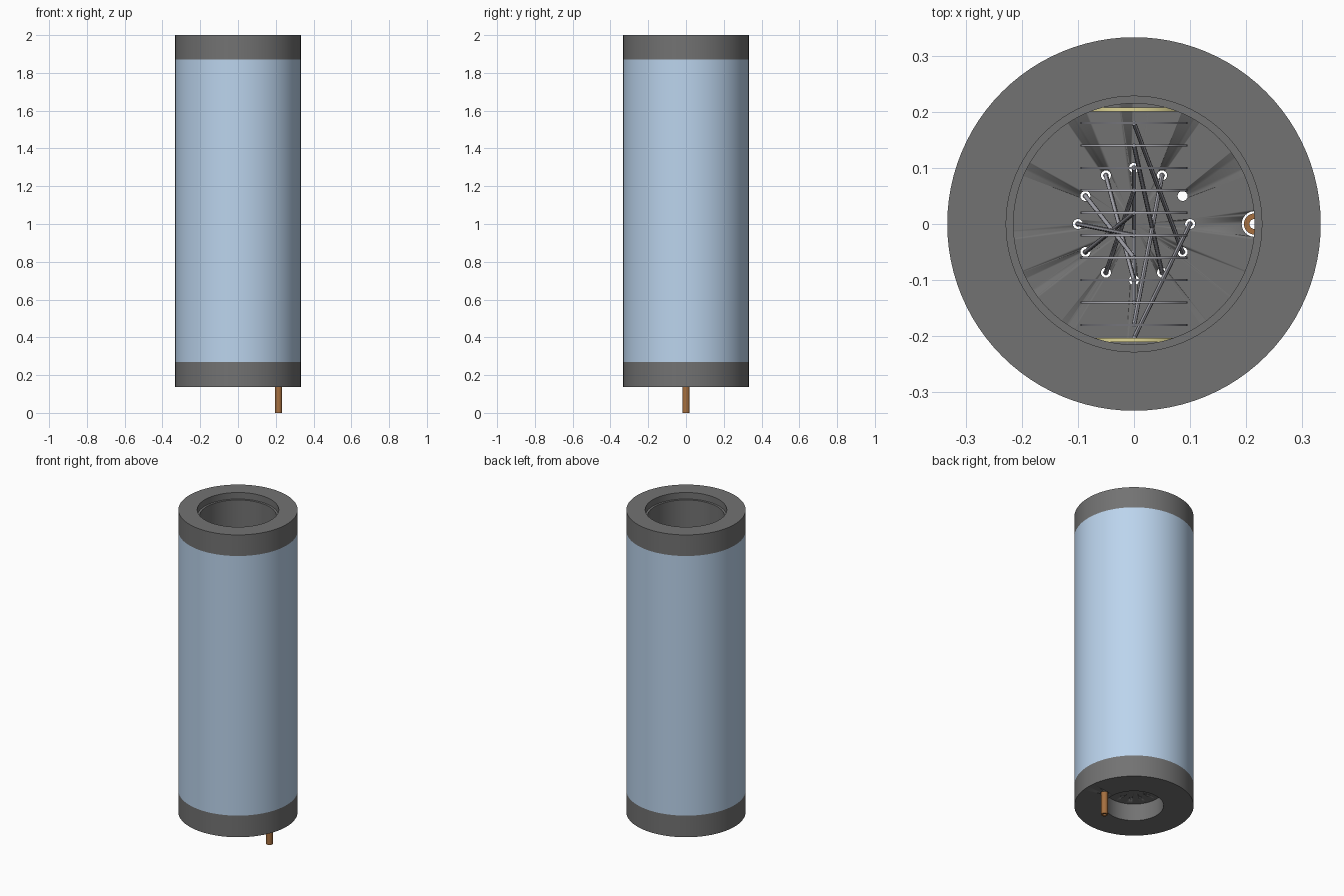
import bpy, bmesh, math
from mathutils import Vector, Matrix

if "Cube" in bpy.data.objects:
    bpy.data.objects.remove(bpy.data.objects["Cube"])


def material(name, rgb):
    m = bpy.data.materials.new(name)
    m.diffuse_color = (*rgb, 1)
    m.use_nodes = True
    m.node_tree.nodes["Principled BSDF"].inputs["Base Color"].default_value = m.diffuse_color
    return m


BLUE = material("pale_blue", (0.50, 0.66, 0.85))
DARK = material("dark_grey", (0.17, 0.17, 0.17))
COPPER = material("copper", (0.38, 0.16, 0.05))
YELLOW = material("yellow", (0.75, 0.68, 0.30))
STEEL = material("steel", (0.45, 0.45, 0.50))


def add_object(name, bm, mat=None):
    bmesh.ops.recalc_face_normals(bm, faces=bm.faces)
    me = bpy.data.meshes.new(name)
    bm.to_mesh(me)
    bm.free()
    ob = bpy.data.objects.new(name, me)
    bpy.context.collection.objects.link(ob)
    if mat:
        me.materials.append(mat)
    bpy.ops.object.select_all(action='DESELECT')
    ob.select_set(True)
    bpy.context.view_layer.objects.active = ob
    bpy.ops.object.shade_smooth_by_angle(angle=math.radians(30))
    return ob


def lathe(name, profile, mat, steps=96, matrix=None):
    """Revolve a closed (radius, z) outline about z."""
    bm = bmesh.new()
    vs = [bm.verts.new((r, 0, z)) for r, z in profile]
    es = [bm.edges.new((vs[i], vs[(i + 1) % len(vs)])) for i in range(len(vs))
          if profile[i][0] + profile[(i + 1) % len(vs)][0] > 0]
    bmesh.ops.spin(bm, geom=vs + es, cent=(0, 0, 0), axis=(0, 0, 1),
                   angle=2 * math.pi, steps=steps)
    bmesh.ops.remove_doubles(bm, verts=bm.verts, dist=1e-5)
    bmesh.ops.dissolve_degenerate(bm, edges=bm.edges, dist=1e-6)
    if matrix:
        bm.transform(matrix)
    return add_object(name, bm, mat)


def rod(bm, a, b, r, seg=12):
    a, b = Vector(a), Vector(b)
    d = b - a
    m = Matrix.Translation((a + b) / 2) @ d.to_track_quat('Z', 'Y').to_matrix().to_4x4()
    bmesh.ops.create_cone(bm, cap_ends=True, segments=seg, radius1=r, radius2=r,
                          depth=d.length, matrix=m)


R, BORE, TUBE_IN = 0.333, 0.215, 0.30
PIN_R, MID = 0.10, 1.07
pins = [(PIN_R * math.cos(math.radians(30 * i)), PIN_R * math.sin(math.radians(30 * i)))
        for i in range(12)]

# Outer tube
lathe("outer_tube", [(R, 0.27), (R, 1.87), (TUBE_IN, 1.87), (TUBE_IN, 0.27)], BLUE)

# Top collar with a stepped opening and a neck reaching into the tube
lathe("top_collar", [(R, 1.87), (R, 2.0), (0.228, 2.0), (0.228, 1.96), (BORE, 1.96),
                     (BORE, 1.76), (TUBE_IN - 0.001, 1.76), (TUBE_IN - 0.001, 1.87)], DARK)

# Bottom collar with a recess underneath and a thin pierced floor
base = lathe("bottom_collar", [(0, 0.243), (0.165, 0.243), (0.165, 0.137), (R, 0.137),
                               (R, 0.27), (0, 0.27)], DARK)
bm = bmesh.new()
for x, y in pins:
    rod(bm, (x, y, 0.2), (x, y, 0.32), 0.009, 16)
rod(bm, (0.215, 0, 0.1), (0.215, 0, 0.32), 0.023, 24)
cutter = add_object("hole_cutter", bm)
cutter.hide_render = True
mod = base.modifiers.new("holes", 'BOOLEAN')
mod.object = cutter
mod.operation = 'DIFFERENCE'
mod.solver = 'EXACT'
bpy.context.view_layer.objects.active = base
bpy.ops.object.modifier_apply(modifier=mod.name)
bpy.data.objects.remove(cutter)

# Copper gas pipe
lathe("copper_pipe", [(0.019, 0), (0.019, 0.28), (0.009, 0.28), (0.009, 0)], COPPER, 32,
      Matrix.Translation((0.215, 0, 0)))

# Stack of ring electrodes along y, closed by a yellow disc at each end
turn = Matrix.Rotation(math.radians(90), 4, 'X')
levels = [-0.18 + 0.04 * i for i in range(10)]
for i, y in enumerate(levels):
    lathe(f"ring_electrode_{i + 1}", [(0.095, -0.002), (0.095, 0.002), (0.08, 0.002),
                                      (0.08, -0.002)], STEEL, 48,
          Matrix.Translation((0, y, MID)) @ turn)
for side, y in (("front", -0.207), ("back", 0.204)):
    lathe(f"{side}_end_disc", [(0, -0.0035), (0.095, -0.0035), (0.095, 0.0035), (0, 0.0035)],
          YELLOW, 48, Matrix.Translation((0, y, MID)) @ turn)

# Lead wires from the floor holes to each electrode (one hole stays empty)
bm = bmesh.new()
for (x, y), target in zip([pins[0]] + pins[2:], [-0.203] + levels):
    rod(bm, (x, y, 0.244), (x, y, 0.275), 0.005)
    rod(bm, (x, y, 0.273), (0, target, MID - 0.09), 0.004)
add_object("lead_wires", bm, STEEL)
